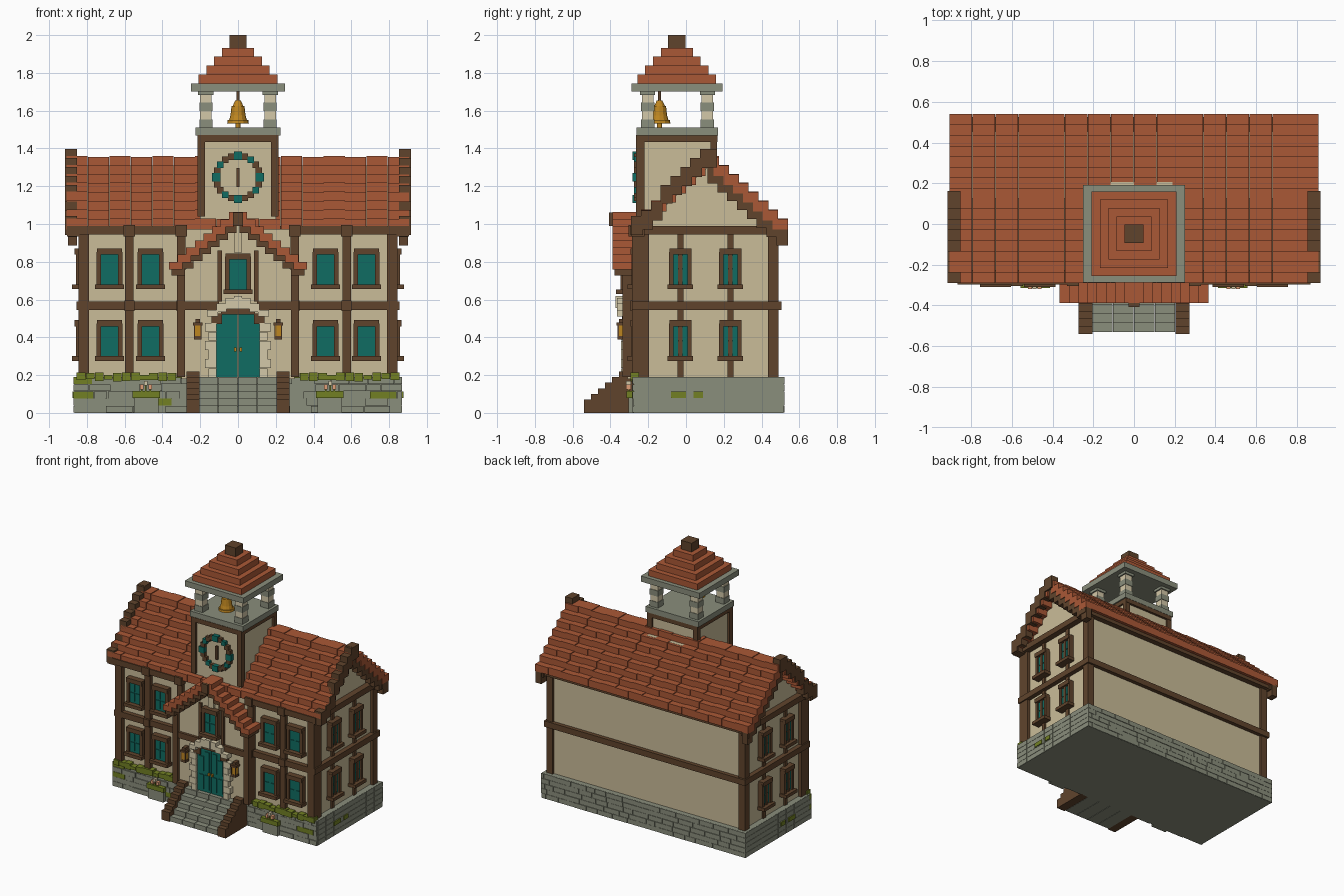
import bpy, bmesh, math, random
from mathutils import Matrix, Vector

if "Cube" in bpy.data.objects:
    bpy.data.objects.remove(bpy.data.objects["Cube"])
random.seed(4)

def lin(c):
    c /= 255
    return c / 12.92 if c <= 0.04045 else ((c + 0.055) / 1.055) ** 2.4

MATS = {}
for n, rgb in dict(roof_red=(170, 88, 54), timber_brown=(96, 68, 44), plaster_beige=(202, 188, 152),
                   pale_stone=(212, 200, 168), grey_stone=(138, 142, 124), teal=(16, 108, 98),
                   bell_gold=(190, 134, 32), moss_green=(114, 128, 36), petal_pink=(226, 160, 120)).items():
    MATS[n] = bpy.data.materials.new(n)
    MATS[n].diffuse_color = (*[lin(v) for v in rgb], 1)
RED, BRN, WALL, PALE, GREY, TEAL, GOLD, MOSS, PINK = MATS
parts = {}

def part(name, mat):
    if name not in parts:
        parts[name] = (bmesh.new(), mat)
    return parts[name][0]

def box(name, mat, x0, x1, y0, y1, z0, z1, mirror=False):
    """Box by its limits; mirror adds a copy at -x."""
    for s in ((1, -1) if mirror else (1,)):
        m = Matrix.Translation((s * (x0 + x1) / 2, (y0 + y1) / 2, (z0 + z1) / 2)) @ \
            Matrix.Diagonal((x1 - x0, y1 - y0, z1 - z0, 1))
        bmesh.ops.create_cube(part(name, mat), size=1, matrix=m)

def prism(name, mat, pts, a, b, axis):
    """Profile pts extruded from a to b along axis x (pts are y,z) or y (pts are x,z)."""
    bm = part(name, mat)
    f = bm.faces.new([bm.verts.new((a, u, v) if axis == 'x' else (u, a, v)) for u, v in pts])
    r = bmesh.ops.extrude_face_region(bm, geom=[f])
    d = Vector((b - a, 0, 0) if axis == 'x' else (0, b - a, 0))
    bmesh.ops.translate(bm, vec=d, verts=[v for v in r['geom'] if isinstance(v, bmesh.types.BMVert)])

# --- stone plinth with uneven blocks
box('plinth', GREY, -.865, .865, -.275, .515, 0, .19)
for k in range(5):
    z0, z1 = k * .038 + .001, k * .038 + .037
    for front in (True, False):
        x = -.87
        while x < .87:
            e = min(x + random.uniform(.07, .15), .87)
            d = random.uniform(.004, .012)
            mossy = random.random() < .07 and front and abs(x) > .28
            n, m = ('moss', MOSS) if mossy else ('plinth_blocks', GREY)
            if front:
                box(n, m, x, e - .003, -.275 - d, -.26, z0, z1)
            else:
                box(n, m, x, e - .003, .5, .516 + d * .4, z0, z1)
            x = e
    for j in range(8):
        box('plinth_blocks', GREY, .85, .868, -.27 + j * .098, -.175 + j * .098, z0, z1, True)
box('moss', MOSS, .86, .875, -.08, .0, .08, .112, True)
box('moss', MOSS, .86, .875, .04, .09, .08, .112, True)
for i in range(12):   # moss tufts on the ledge
    x, h = .28 + i * .048, random.choice((.2, .21, .215))
    box('moss', MOSS, x, x + .046, -.295, -.25, random.uniform(.165, .185), h, True)

# --- plastered body with gable ends
prism('house_walls', WALL, [(-.25, .18), (.475, .18), (.475, .97), (.125, 1.31), (-.25, .97)], -.82, .82, 'x')

# --- timber frame
for y0, y1 in ((-.285, -.195), (.435, .49)):
    box('corner_posts', BRN, .79, .845, y0, y1, .19, .96, True)
for x in (.575, .30):
    box('front_posts', BRN, x - .022, x + .022, -.28, -.24, .19, .96, True)
    box('front_posts', BRN, x - .03, x + .03, -.305, -.24, .935, .995, True)
    box('front_posts', BRN, x - .026, x + .026, -.295, -.24, .54, .595, True)
box('front_posts', BRN, .28, .323, -.335, -.24, .19, .76, True)
for z0, z1, o in ((.545, .59, 0), (.945, .99, .012)):
    box('beams', BRN, .28, .855 + o, -.285 - o, -.24, z0, z1, True)
    box('beams', BRN, -.855 - o, .855 + o, .46, .505 + o, z0, z1)
    box('beams', BRN, .81, .855 + o, -.285 - o, .505 + o, z0, z1, True)
box('beams', BRN, .84, .905, -.29, -.22, .935, .99, True)
box('beams', BRN, .84, .905, .46, .53, .935, .99, True)
for y in (-.03, .235):
    box('side_studs', BRN, .81, .832, y - .016, y + .016, .19, .95, True)

# --- windows: front pairs and side pairs share one layout
def window(cu, cz, hw, wall, side, mirror=True):
    def b(n, m, u0, u1, d0, d1, z0, z1):
        if side:
            box(n, m, wall + d0, wall + d1, cu + u0, cu + u1, cz + z0, cz + z1, mirror)
        else:
            box(n, m, cu + u0, cu + u1, wall - d1, wall - d0, cz + z0, cz + z1, mirror)
    b('window_glass', TEAL, -hw, hw, -.01, .024, -.09, .09)
    b('window_frames', BRN, -hw, hw, -.01, .045, .075, .108)
    b('window_sills', BRN, -hw - .01, hw + .01, -.01, .06, -.108, -.083)
    for s in (-1, 1):
        u = s * (hw - .01)
        b('window_frames', BRN, u - .011, u + .011, -.01, .038, -.09, .09)
        b('window_shutters', TEAL, min(s * .006, s * (hw - .026)), max(s * .006, s * (hw - .026)),
          0, .029, -.068, -.004)
        b('window_shutters', TEAL, min(s * .006, s * (hw - .026)), max(s * .006, s * (hw - .026)),
          0, .029, .004, .068)
    if side:
        b('window_frames', BRN, -.012, .012, -.01, .034, -.09, .09)

for cz in (.763, .383):
    for x in (.68, .463):
        window(x, cz, .067, -.25, False)
    for y in (-.03, .235):
        window(y, cz, .058, .82, True)

# --- main roof: stepped rows of tiles on both slopes
N, W, RIDGE, MID = 8, .052, 1.36, .125
for i in range(N):
    top = 1.03 + i * (RIDGE - 1.03) / (N - 1)
    a = .415 - i * W                       # distance of the row's lower edge from the ridge
    for s in (-1, 1):
        y0, y1 = sorted((MID + s * a, MID + s * max(a - W - .03, 0)))
        for c in range(16):
            x = -.907 + c * .1134
            if s < 0 and abs(x + .0567) < .15 and i > 1:
                continue                   # the tower stands here
            box('roof_tiles', RED, x, x + .1114, y0, y1, top - .058, top - .004 * (c % 2))
        # dark verge boards below and beyond the tiles
        o = (.012 if i == 0 else -.005 if i < 3 else .036) if s < 0 else -.045
        y0, y1 = sorted((MID + s * a, MID + s * (a - W - .01)))
        box('verge_boards', BRN, .853, .915 if s < 0 else .9, y0, y1, top + o - .1, top + o, True)
box('verge_boards', BRN, .853, .915, .09, .163, 1.30, 1.398, True)
box('roof_underside', BRN, -.85, .85, -.275, .525, .975, .99)

# --- entrance bay with its stepped gable roof
prism('entrance_bay', WALL, [(-.3, .18), (.3, .18), (.3, .74), (.03, 1.0), (-.03, 1.0), (-.3, .74)],
      -.31, -.2, 'y')
for i in range(8):
    x1, top = .365 - i * .0455, .80 + i * .0375
    box('porch_tiles', RED, max(x1 - .07, 0), x1, -.388, -.2, top - .042, top, True)
    box('porch_verge', BRN, max(x1 - .085, 0), x1 - .012, -.378, -.25, top - .072, top - .035, True)
box('porch_verge', BRN, -.026, .026, -.408, -.3, .99, 1.062)
box('king_post', WALL, -.022, .022, -.33, -.3, .85, 1.0)
box('bay_studs', BRN, .085, .108, -.328, -.3, .59, .86, True)
box('bay_beam', BRN, .10, .30, -.33, -.3, .545, .59, True)
window(0, .737, .067, -.31, False, False)

# --- double door, stepped hood and stone surround
box('door', TEAL, .003, .115, -.325, -.3, .19, .48, True)
box('door', TEAL, .003, .085, -.325, -.3, .48, .535, True)
for z0, z1 in ((.21, .32), (.35, .50)):
    box('door_panels', TEAL, .015, .05, -.331, -.31, z0, z1, True)
    box('door_panels', TEAL, .06, .1, -.331, -.31, z0, min(z1, .46), True)
box('door_handles', GOLD, .008, .02, -.34, -.32, .325, .345, True)
for k in range(6):
    z = .19 + k * .048
    box('door_stones', PALE, .115, .175 if k % 2 else .155, -.345, -.3, z, z + .046, True)
for x0, x1, z0, z1 in ((.085, .14, .47, .525), (0, .09, .522, .55)):
    box('door_hood', BRN, x0, x1, -.338, -.3, z0, z1, True)
for x0, x1, z0, z1 in ((.105, .165, .51, .545), (.06, .115, .535, .58), (0, .068, .55, .608)):
    box('door_stones', PALE, x0, x1 - .002, -.365, -.3, z0, z1, True)
box('door_stones', PALE, -.02, .02, -.372, -.3, .555, .618)

# --- wall lanterns
box('lantern_glass', GOLD, .195, .231, -.36, -.325, .405, .465, True)
box('lantern_frames', BRN, .188, .238, -.367, -.318, .462, .478, True)
box('lantern_frames', BRN, .200, .226, -.355, -.305, .478, .497, True)
box('lantern_frames', BRN, .192, .234, -.363, -.321, .388, .406, True)
for x in (.193, .227):
    box('lantern_frames', BRN, x, x + .006, -.363, -.356, .405, .465, True)

# --- front stairs and timber cheeks
for k in range(5):
    y = -.53 + k * .044
    for c in range(4):
        x = -.205 + c * .1025
        box('front_steps', GREY, x, x + .1, y, -.26, k * .038, (k + 1) * .038)
for k in range(6):
    y = -.54 + k * .037
    box('stair_cheeks', BRN, .205, .273, y, -.27, 0, .07 + k * .03, True)

# --- flower boxes
box('flower_boxes', GREY, .42, .55, -.305, -.27, .0, .085, True)
box('flower_leaves', MOSS, .412, .558, -.315, -.27, .08, .115, True)
for x, h, n, m in ((.465, .15, 'flowers_pink', PINK), (.488, .17, 'flowers_pale', PALE), (.51, .15, 'flowers_pink', PINK)):
    box('flower_leaves', MOSS, x - .004, x + .004, -.308, -.3, .11, h - .02, True)
    box(n, m, x - .01, x + .01, -.318, -.292, h - .025, h, True)

# --- clock tower
CY = -.048
box('tower_walls', WALL, -.2, .2, -.25, .15, .98, 1.45)
box('tower_back_ledge', WALL, -.19, .19, .14, .207, 1.22, 1.31)
for y0, y1 in ((-.265, -.22), (.13, .165)):
    box('tower_posts', BRN, .175, .215, y0, y1, 1.04, 1.44, True)
box('tower_beam', BRN, -.215, .215, -.265, .168, 1.435, 1.47)
box('belfry_floor', GREY, -.225, .225, -.262, .17, 1.468, 1.51)

# --- clock ring and hand
for k in range(20):
    t = k * math.tau / 20
    x, z = .115 * math.sin(t), 1.247 + .115 * math.cos(t)
    hour = k % 5 == 0
    h = .022 if hour else .017
    mid = k % 5 == 2
    n, m = ('clock_marks', TEAL) if hour or mid else ('clock_ring', BRN)
    box(n, m, x - h, x + h, -.282 if hour else -.276, -.245, z - h, z + h)
box('clock_hand', BRN, -.008, .008, -.265, -.245, 1.195, 1.297)

# --- belfry columns, slab, stepped roof and cap
for y in (-.203, .113):
    for k in range(4):
        h = .031 if k % 2 else .035
        n, m = ('column_blocks_pale', PALE) if k % 2 else ('column_blocks_grey', GREY)
        z = 1.51 + k * .044
        box(n, m, .17 - h, .17 + h, y - h, y + h, z, z + .044, True)
    box('column_capitals', GREY, .129, .211, y - .04, y + .04, 1.682, 1.705, True)
box('belfry_slab', GREY, -.25, .25, CY - .24, CY + .24, 1.702, 1.745)
for k, r in enumerate((.208, .168, .126, .085)):
    z = 1.745 + k * .047
    box('belfry_roof', RED, -r, r, CY - r, CY + r, z, z + .047)
box('belfry_cap', BRN, -.046, .046, CY - .046, CY + .046, 1.93, 2.0)

# --- bell: a turned profile
def ring(name, mat, z0, z1, r0, r1):
    bmesh.ops.create_cone(part(name, mat), cap_ends=True, segments=12, radius1=r0, radius2=r1, depth=z1 - z0,
                          matrix=Matrix.Translation((0, -.14, (z0 + z1) / 2)))
for z0, z1, r0, r1 in ((1.533, 1.55, .057, .055), (1.55, 1.575, .047, .04), (1.575, 1.625, .04, .034),
                       (1.625, 1.655, .028, .014), (1.512, 1.535, .013, .013)):
    ring('bell', GOLD, z0, z1, r0, r1)
ring('bell_hanger', BRN, 1.65, 1.705, .008, .008)

# --- turn every part into an object
for name, (bm, mat) in parts.items():
    bmesh.ops.recalc_face_normals(bm, faces=bm.faces)
    me = bpy.data.meshes.new(name)
    bm.to_mesh(me)
    bm.free()
    me.materials.append(MATS[mat])
    bpy.context.scene.collection.objects.link(bpy.data.objects.new(name, me))

for m in bpy.data.materials:
    if m.users and not m.is_grease_pencil:
        m.use_nodes = True
        m.node_tree.nodes["Principled BSDF"].inputs["Base Color"].default_value = m.diffuse_color
